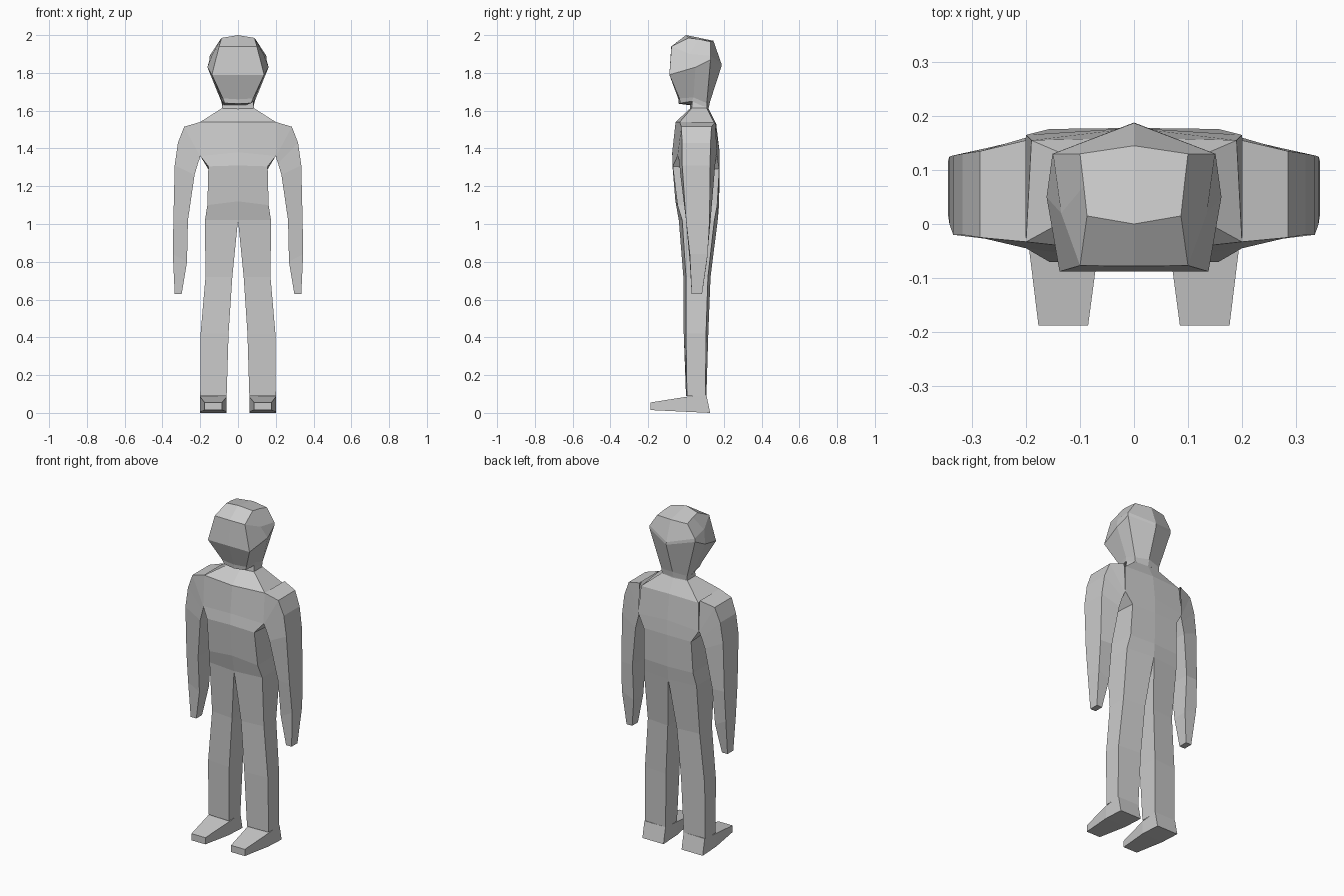
import bpy, bmesh


def loft(name, rings, closed=True, start=True, end=True):
    """Skin point rings on the +x side, mirror to -x, weld the seam."""
    bm = bmesh.new()
    for s in (1, -1):
        vs = [[bm.verts.new((s * x, y, z)) for x, y, z in r] for r in rings]
        n = len(rings[0])
        for a, b in zip(vs, vs[1:]):
            for i in range(n if closed else n - 1):
                j = (i + 1) % n
                bm.faces.new((a[i], a[j], b[j], b[i]))
        if start:
            bm.faces.new(vs[0])
        if end:
            bm.faces.new(vs[-1])
    bmesh.ops.remove_doubles(bm, verts=bm.verts[:], dist=0.0005)
    bmesh.ops.recalc_face_normals(bm, faces=bm.faces[:])
    me = bpy.data.meshes.new(name)
    bm.to_mesh(me)
    bm.free()
    ob = bpy.data.objects.new(name, me)
    bpy.context.collection.objects.link(ob)
    return ob


# Head: front centre, front corner, side, back corner, back centre
loft("head", [
    [(0, 0, 2), (.087, .015, 1.985), (.093, .07, 1.978), (.1, .13, 1.965), (0, .145, 1.97)],
    [(0, -.078, 1.94), (.1, -.077, 1.94), (.135, .02, 1.9), (.15, .13, 1.89), (0, .187, 1.85)],
    [(0, -.088, 1.79), (.138, -.088, 1.79), (.162, .05, 1.83), (.151, .13, 1.87), (0, .188, 1.835)],
    [(0, -.04, 1.66), (.08, -.035, 1.665), (.09, .04, 1.67), (.085, .11, 1.64), (0, .128, 1.65)],
    [(0, -.04, 1.637), (.07, -.03, 1.64), (.085, .03, 1.65), (.083, .11, 1.615), (0, .12, 1.615)],
], closed=False)

# Neck
loft("neck", [
    [(0, .02, 1.66), (.08, .035, 1.66), (.08, .108, 1.64), (0, .12, 1.64)],
    [(0, .02, 1.61), (.085, .03, 1.613), (.085, .11, 1.613), (0, .12, 1.61)],
], closed=False, start=False, end=False)

# Torso: front centre, front corner, back corner, back centre
loft("torso", [
    [(0, .02, 1.61), (.085, .03, 1.613), (.085, .11, 1.613), (0, .12, 1.61)],
    [(0, -.055, 1.54), (.2, -.033, 1.54), (.19, .155, 1.525), (0, .16, 1.53)],
    [(0, -.073, 1.38), (.2, -.045, 1.36), (.2, .165, 1.36), (0, .178, 1.38)],
    [(0, -.072, 1.31), (.157, -.07, 1.305), (.157, .176, 1.29), (0, .178, 1.29)],
    [(0, -.056, 1.12), (.162, -.045, 1.1), (.162, .165, 1.1), (0, .175, 1.1)],
    [(0, -.038, 1.02), (.175, -.02, 1.02), (.175, .15, 1.02), (0, .168, 1.02)],
], closed=False, end=False)

# Arms: top/outer front and back, inner back and front
arm = [  # outer x, z, front y, back y; inner x, z, front y, back y
    (.2, 1.54, -.033, .155, .2, 1.36, -.045, .165),
    (.285, 1.515, -.025, .135, .2, 1.355, -.04, .16),
    (.318, 1.43, -.02, .13, .212, 1.32, -.035, .155),
    (.335, 1.31, -.02, .127, .23, 1.26, -.03, .15),
    (.342, 1.02, .0, .125, .265, 1.02, .0, .13),
    (.345, .84, .02, .115, .27, .8, .02, .11),
    (.335, .63, .03, .085, .298, .63, .03, .085),
]
loft("arms", [[(xo, f, zo), (xo, b, zo), (xi, bi, zi), (xi, fi, zi)]
              for xo, zo, f, b, xi, zi, fi, bi in arm], start=False)

# Legs: inner x, outer x, front y, back y, z, outer-corner inset
leg = [
    (0, .175, -.038, .168, 1.02, .018),
    (.03, .172, -.014, .13, .72, .014),
    (.05, .198, -.012, .118, .42, .012),
    (.06, .2, 0, .108, .09, .005),
]
loft("legs", [[(i, f, z), (o, f + d, z), (o, b - d, z), (i, b, z)]
              for i, o, f, b, z, d in leg], start=False, end=False)

# Feet: rings from heel to toe
foot = [
    (.06, .2, .128, 0, .108, .095),
    (.06, .2, 0, .006, 0, .085),
    (.085, .177, -.188, .015, -.188, .055),
]
loft("feet", [[(i, yb, zb), (o, yb, zb), (o, yt, zt), (i, yt, zt)]
              for i, o, yb, zb, yt, zt in foot])
